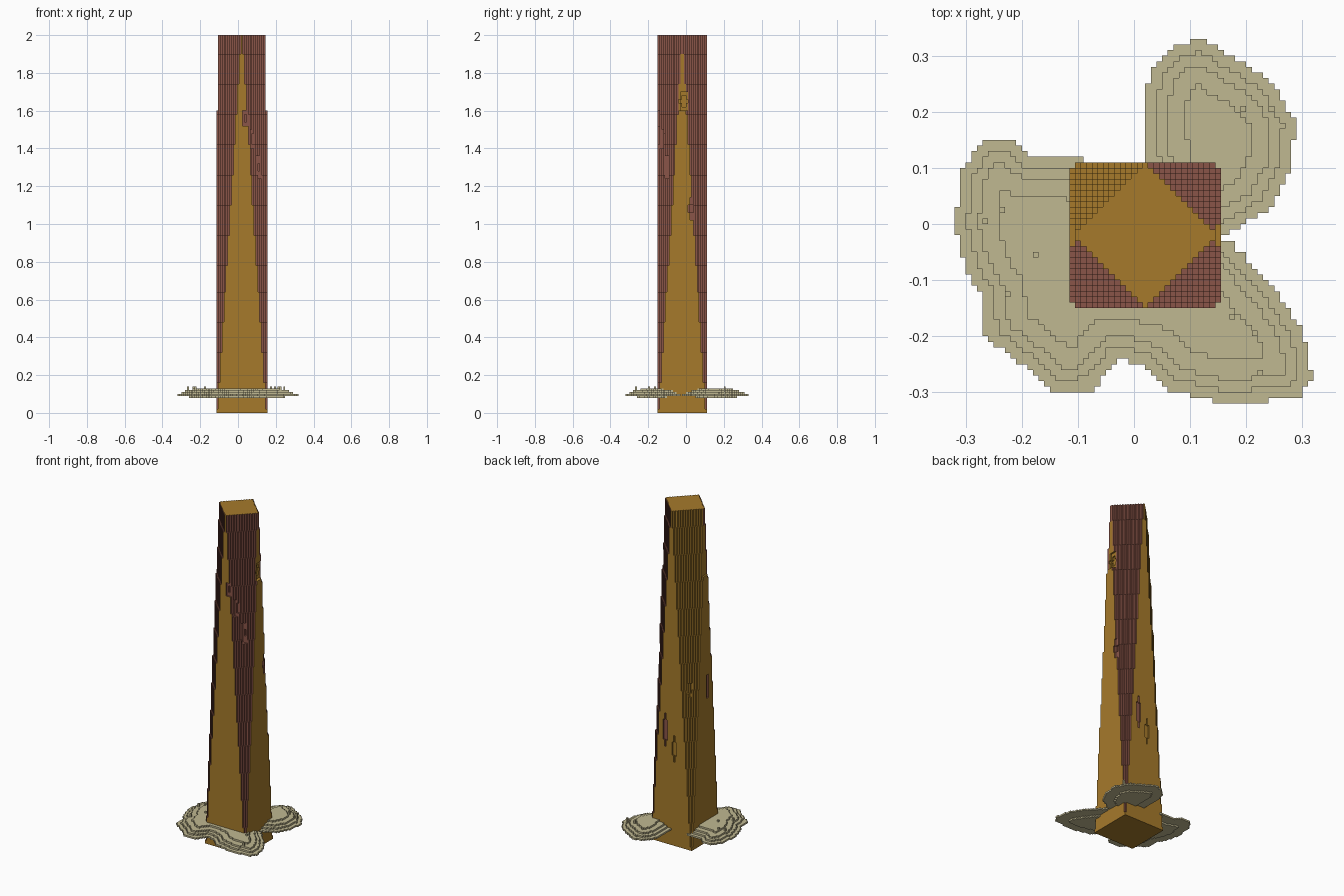
import bpy, math
from mathutils import Vector, geometry

CELL = 0.01
NX, NY = 27, 26            # tower footprint in cells
X0, Y0 = -0.115, -0.15     # front corner of the footprint
STEP = 0.158               # height of one corner stair
TOWER_LAYER = 0.02
DIRS = [(1, 0, 0), (-1, 0, 0), (0, 1, 0), (0, -1, 0), (0, 0, 1), (0, 0, -1)]

cube = bpy.data.objects.get("Cube")
if cube:
    bpy.data.objects.remove(cube, do_unlink=True)


def material(name, rgb):
    m = bpy.data.materials.new(name)
    m.use_nodes = True
    m.diffuse_color = (*rgb, 1)
    m.node_tree.nodes["Principled BSDF"].inputs["Base Color"].default_value = (*rgb, 1)
    return m


gold = material("ochre", (0.38, 0.195, 0.024))
red = material("red_brown", (0.254, 0.091, 0.065))
sand = material("pale_sand", (0.53, 0.48, 0.285))


def block_mesh(name, cells, origin, size, mats, pick=lambda cell, n: 0):
    """Skin a set of grid cells with flat outer faces."""
    verts, faces, slots = {}, [], []
    for c in cells:
        for d in DIRS:
            n = tuple(a + b for a, b in zip(c, d))
            if n in cells:
                continue
            axis = [abs(a) for a in d].index(1)
            u, v = (axis + 1) % 3, (axis + 2) % 3
            ring = []
            for du, dv in ((0, 0), (1, 0), (1, 1), (0, 1)):
                p = list(c)
                p[axis] += d[axis] > 0
                p[u] += du
                p[v] += dv
                ring.append(verts.setdefault(tuple(p), len(verts)))
            faces.append(ring if d[axis] > 0 else ring[::-1])
            slots.append(pick(c, n))
    points = [[o + a * s for o, a, s in zip(origin, p, size)] for p in verts]
    mesh = bpy.data.meshes.new(name)
    mesh.from_pydata(points, [], faces)
    for m in mats:
        mesh.materials.append(m)
    mesh.polygons.foreach_set("material_index", slots)
    mesh.update()
    ob = bpy.data.objects.new(name, mesh)
    bpy.context.collection.objects.link(ob)
    return ob


# Tower: square at the foot, stepping in at the corners to a diamond top
def corner_cut(i, j, k):
    d = min(i, NX - 1 - i) + min(j, NY - 1 - j)
    cut = 0 if k == 0 else 1 + math.floor((k + 0.5) * TOWER_LAYER / STEP)
    return d < cut


# Worn chips: centre, horizontal radius, vertical radius
CHIPS = [((0.04, -0.15, 1.56), 0.016, 0.05), ((0.08, -0.13, 1.45), 0.016, 0.06),
         ((0.11, -0.10, 1.30), 0.016, 0.07), ((0.155, -0.01, 1.65), 0.03, 0.06),
         ((0.155, 0.03, 1.08), 0.016, 0.07), ((0.06, 0.11, 0.68), 0.013, 0.10),
         ((0.00, 0.11, 0.58), 0.013, 0.08), ((-0.08, 0.08, 0.95), 0.018, 0.05),
         ((-0.115, -0.04, 0.93), 0.014, 0.09)]


def chipped(i, j, k):
    x, y, z = X0 + (i + 0.5) * CELL, Y0 + (j + 0.5) * CELL, (k + 0.5) * TOWER_LAYER
    return any(math.hypot((x - c[0]) / r, (y - c[1]) / r, (z - c[2]) / h) < 1
               for c, r, h in CHIPS)


def tower_colour(c, n):
    i, j, k = n
    inside = 0 <= i < NX and 0 <= j < NY and 0 <= k < 100
    plain_corner = i < NX / 2 and j > NY / 2
    return int(inside and not plain_corner and (corner_cut(*n) or chipped(*n) and k < 80))


tower = {(i, j, k) for i in range(NX) for j in range(NY) for k in range(100)
         if not corner_cut(i, j, k)
         and not (k >= 80 and i in (0, NX - 1))
         and not chipped(i, j, k)}
block_mesh("tower", tower, (X0, Y0, 0), (CELL, CELL, TOWER_LAYER), [gold, red], tower_colour)


# Stepped ledges growing around the foot
def ledge(name, outline, bumps):
    pts = [Vector(p) for p in outline]
    edges = list(zip(pts, pts[1:] + pts[:1]))
    insets = [0.06, 0.0, 0.022, 0.042, 0.075]     # bottom layer to top layer

    def depth(p):
        odd, best = False, 9
        for a, b in edges:
            q, t = geometry.intersect_point_line(p, a, b)
            q = a.lerp(b, min(max(t, 0), 1))
            best = min(best, (p - q.to_2d()).length)
            if (a.y > p.y) != (b.y > p.y):
                odd ^= p.x < a.x + (p.y - a.y) / (b.y - a.y) * (b.x - a.x)
        return best if odd else -best

    cells = set()
    for i in range(-34, 34):
        for j in range(-34, 34):
            d = depth(Vector(((i + 0.5) * CELL, (j + 0.5) * CELL)))
            cells |= {(i, j, k) for k, inset in enumerate(insets) if d > inset}
    for i, j in bumps:
        cells |= {(i, j, k) for k in (2, 3, 4, 5)}
    block_mesh(name, cells, (0, 0, 0.08), (CELL, CELL, CELL), [sand])


ledge("front_ledge",
      [(-0.1, 0.12), (-0.19, 0.125), (-0.22, 0.152), (-0.27, 0.15), (-0.305, 0.1),
       (-0.32, 0.0), (-0.3, -0.08), (-0.27, -0.13), (-0.265, -0.2), (-0.2, -0.25),
       (-0.14, -0.3), (-0.07, -0.295), (-0.03, -0.24), (0.02, -0.255), (0.06, -0.295),
       (0.16, -0.32), (0.295, -0.312), (0.318, -0.27), (0.3, -0.19), (0.26, -0.13),
       (0.21, -0.07), (0.17, -0.03), (0.06, -0.02), (0.0, 0.05)],
      [(-27, 0), (-24, 2), (-18, -6), (-23, -13), (17, -17), (21, -20), (22, -27)])
ledge("back_ledge",
      [(0.03, 0.05), (0.015, 0.2), (0.03, 0.27), (0.07, 0.32), (0.12, 0.33), (0.18, 0.295),
       (0.25, 0.25), (0.288, 0.18), (0.28, 0.1), (0.24, 0.025), (0.16, -0.02), (0.07, 0.0)],
      [(19, 20), (24, 20)])
